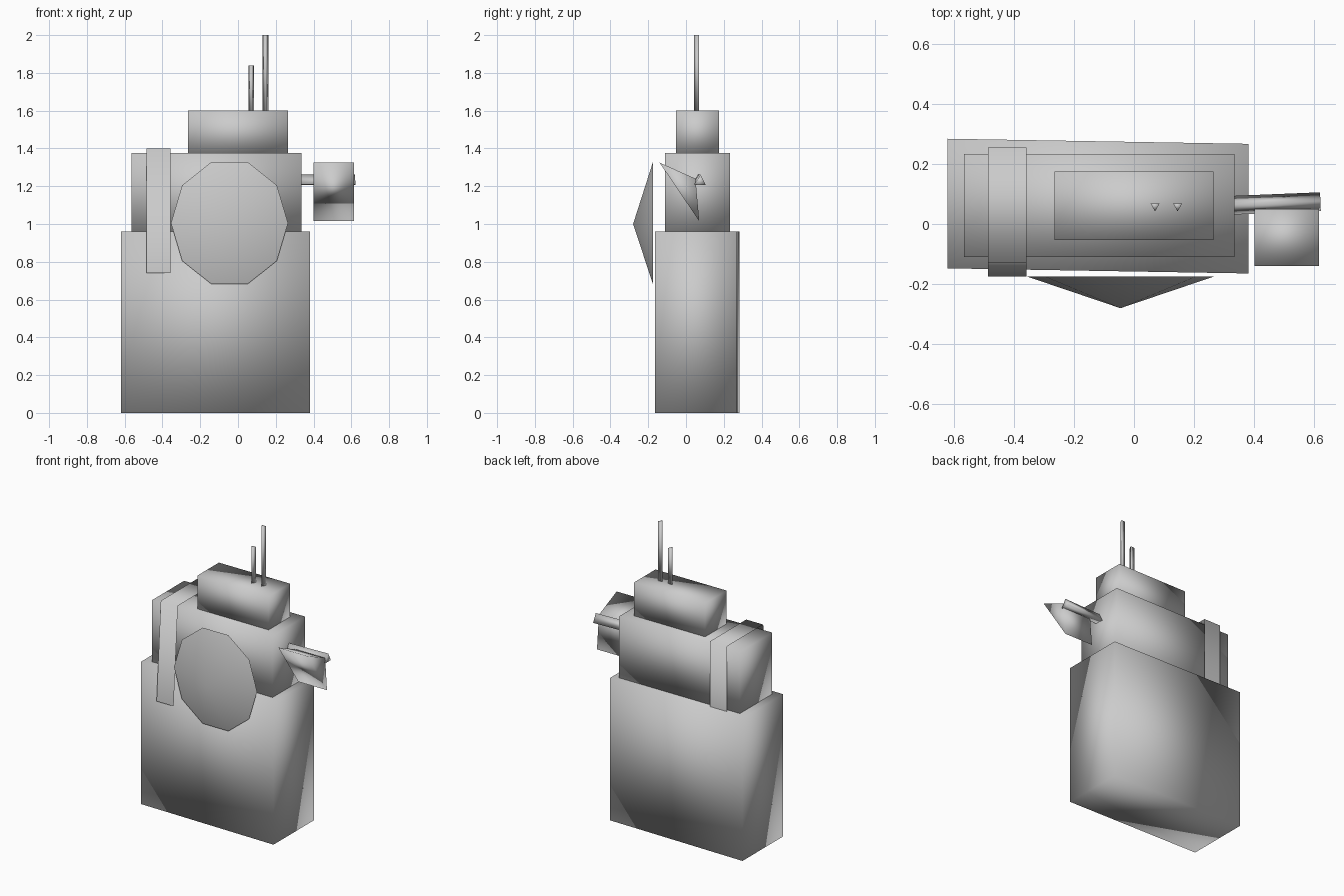
import bpy, bmesh, math
from mathutils import Vector, Matrix

cube = bpy.data.objects.get("Cube")
if cube:
    bpy.data.objects.remove(cube, do_unlink=True)

grey = bpy.data.materials.new("plain grey")
grey.use_nodes = True
grey.diffuse_color = (0.6, 0.6, 0.6, 1)
grey.node_tree.nodes["Principled BSDF"].inputs["Base Color"].default_value = (0.6, 0.6, 0.6, 1)


def finish(name, bm, solid=True):
    """Turn a bmesh into a smooth shaded object."""
    if solid:
        bmesh.ops.recalc_face_normals(bm, faces=bm.faces)
    mesh = bpy.data.meshes.new(name)
    bm.to_mesh(mesh)
    bm.free()
    mesh.materials.append(grey)
    for poly in mesh.polygons:
        poly.use_smooth = True
    obj = bpy.data.objects.new(name, mesh)
    bpy.context.collection.objects.link(obj)
    return obj


def block(name, low, high, skew=0.0):
    low, high = Vector(low), Vector(high)
    bm = bmesh.new()
    bmesh.ops.create_cube(bm, size=1)
    for v in bm.verts:
        v.co = (low + high) / 2 + v.co * (high - low)
        v.co.y += skew * v.co.x
    return finish(name, bm)


def rod(name, start, end, radius, turn):
    """Three-sided rod between two points."""
    start, end = Vector(start), Vector(end)
    axis = end - start
    bm = bmesh.new()
    bmesh.ops.create_cone(bm, cap_ends=True, segments=3, radius1=radius,
                          radius2=radius, depth=axis.length)
    aim = Vector((0, 0, 1)).rotation_difference(axis).to_matrix().to_4x4()
    place = Matrix.Translation((start + end) / 2) @ aim @ Matrix.Rotation(turn, 4, "Z")
    bmesh.ops.transform(bm, matrix=place, verts=bm.verts)
    return finish(name, bm)


def sweep(name, profile, x0, x1, closed):
    """Pull a (y, z) profile along x, as a solid or as an open sheet."""
    bm = bmesh.new()
    left = [bm.verts.new((x0, y, z)) for y, z in profile]
    right = [bm.verts.new((x1, y, z)) for y, z in profile]
    n = len(profile)
    for i in range(n if closed else n - 1):
        j = (i + 1) % n
        bm.faces.new((left[i], left[j], right[j], right[i]))
    if closed:
        bm.faces.new(left)
        bm.faces.new(right)
    return finish(name, bm, closed)


# Stacked body
block("lower_body", (-0.62, -0.158, 0), (0.38, 0.273, 0.96), skew=-0.017)
block("middle_body", (-0.565, -0.11, 0.95), (0.335, 0.233, 1.375))
block("upper_body", (-0.265, -0.053, 1.37), (0.265, 0.175, 1.6))

# Twin antennas
for label, x, top in (("short", 0.07, 1.84), ("tall", 0.145, 2.0)):
    rod(label + "_antenna", (x, 0.06, 1.59), (x, 0.06, top), 0.018, math.pi)

# Ten-sided shallow cone on the front
bm = bmesh.new()
tip = bm.verts.new((-0.045, -0.28, 1.0))
rim = []
for i in range(10):
    a = math.tau * i / 10
    rim.append(bm.verts.new((-0.045 + 0.31 * math.cos(a), -0.175, 1.005 + 0.34 * math.sin(a))))
for i in range(10):
    bm.faces.new((tip, rim[i], rim[(i + 1) % 10]))
finish("front_cone", bm, solid=False)

# Thin strap over the shoulder
sweep("strap", [(-0.175, 0.74), (-0.13, 1.4), (0.255, 1.4), (0.255, 0.9)],
      -0.485, -0.358, closed=False)

# Side arm and wedge
rod("side_arm", (0.3, 0.062, 1.225), (0.62, 0.075, 1.225), 0.036, math.pi / 2)
sweep("side_wedge", [(-0.14, 1.325), (0.05, 1.24), (0.07, 1.015)], 0.4, 0.615, closed=True)
